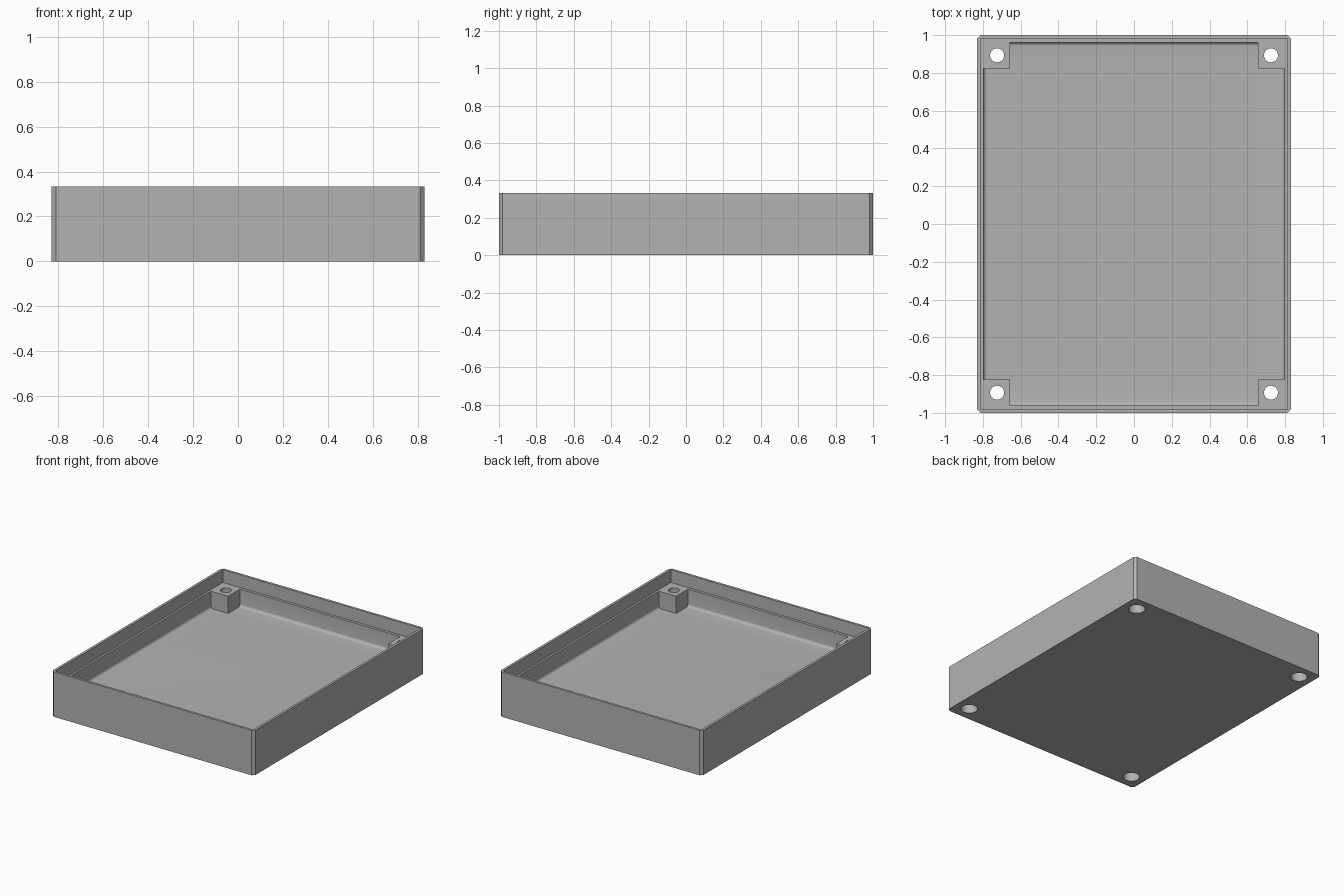
import bpy, bmesh
from mathutils import Matrix

if "Cube" in bpy.data.objects:
    bpy.data.objects.remove(bpy.data.objects["Cube"])

W, D, H = 0.83, 1.0, 0.333      # half width, half depth, height
LIP, LEDGE, FLOOR = 0.018, 0.238, 0.11
CAV_X, CAV_Y = 0.797, 0.962     # cavity half sizes

grey = bpy.data.materials.new("plastic grey")
grey.diffuse_color = (0.45, 0.45, 0.45, 1)
grey.use_nodes = True
grey.node_tree.nodes["Principled BSDF"].inputs["Base Color"].default_value = grey.diffuse_color


def finish(bm, name):
    mesh = bpy.data.meshes.new(name)
    bm.to_mesh(mesh)
    bm.free()
    mesh.materials.append(grey)
    ob = bpy.data.objects.new(name, mesh)
    bpy.context.collection.objects.link(ob)
    return ob


def box(name, lo, hi, bevel=0, segments=1, pick=None):
    bm = bmesh.new()
    bmesh.ops.create_cube(bm, size=1)
    for v in bm.verts:
        for i in range(3):
            v.co[i] = lo[i] if v.co[i] < 0 else hi[i]
    if bevel:
        edges = [e for e in bm.edges if pick(e.verts[0].co, e.verts[1].co)]
        bmesh.ops.bevel(bm, geom=edges, offset=bevel, segments=segments,
                        profile=0.5, affect='EDGES')
    return finish(bm, name)


def cylinder(name, x, y, r, z0, z1):
    bm = bmesh.new()
    bmesh.ops.create_cone(bm, cap_ends=True, segments=32, radius1=r, radius2=r,
                          depth=z1 - z0,
                          matrix=Matrix.Translation((x, y, (z0 + z1) / 2)))
    return finish(bm, name)


def cut(target, cutter):
    mod = target.modifiers.new("cut", 'BOOLEAN')
    mod.operation, mod.solver, mod.object = 'DIFFERENCE', 'EXACT', cutter
    bpy.context.view_layer.objects.active = target
    bpy.ops.object.modifier_apply(modifier=mod.name)
    bpy.data.objects.remove(cutter)


# Outer shell with chamfered upright corners
tray = box("enclosure_tray", (-W, -D, 0), (W, D, H), 0.018, 1,
           lambda a, b: abs(a.z - b.z) > 0.1)

# Thin lip recess above the ledge
cut(tray, box("lip_recess", (LIP - W, LIP - D, LEDGE), (W - LIP, D - LIP, 0.5)))

# Main cavity with a filleted floor, leaving square corner posts
cavity = box("cavity", (-CAV_X, -CAV_Y, FLOOR), (CAV_X, CAV_Y, 0.4), 0.02, 5,
             lambda a, b: max(a.z, b.z) < 0.2)
corners = [(sx, sy) for sx in (-1, 1) for sy in (-1, 1)]
for sx, sy in corners:
    xs, ys = sorted((sx * 0.657, sx * 0.9)), sorted((sy * 0.823, sy * 1.1))
    cut(cavity, box("post", (xs[0], ys[0], 0), (xs[1], ys[1], 0.6)))
cut(tray, cavity)

# Screw holes with wider counterbores from below
for sx, sy in corners:
    cut(tray, cylinder("screw_hole", sx * 0.725, sy * 0.893, 0.037, -0.1, 0.5))
    cut(tray, cylinder("counterbore", sx * 0.725, sy * 0.893, 0.057, -0.1, 0.13))

# Smooth fillets and holes, sharp edges elsewhere
bpy.ops.object.select_all(action='DESELECT')
tray.select_set(True)
bpy.context.view_layer.objects.active = tray
bpy.ops.object.shade_smooth_by_angle(angle=0.6)
